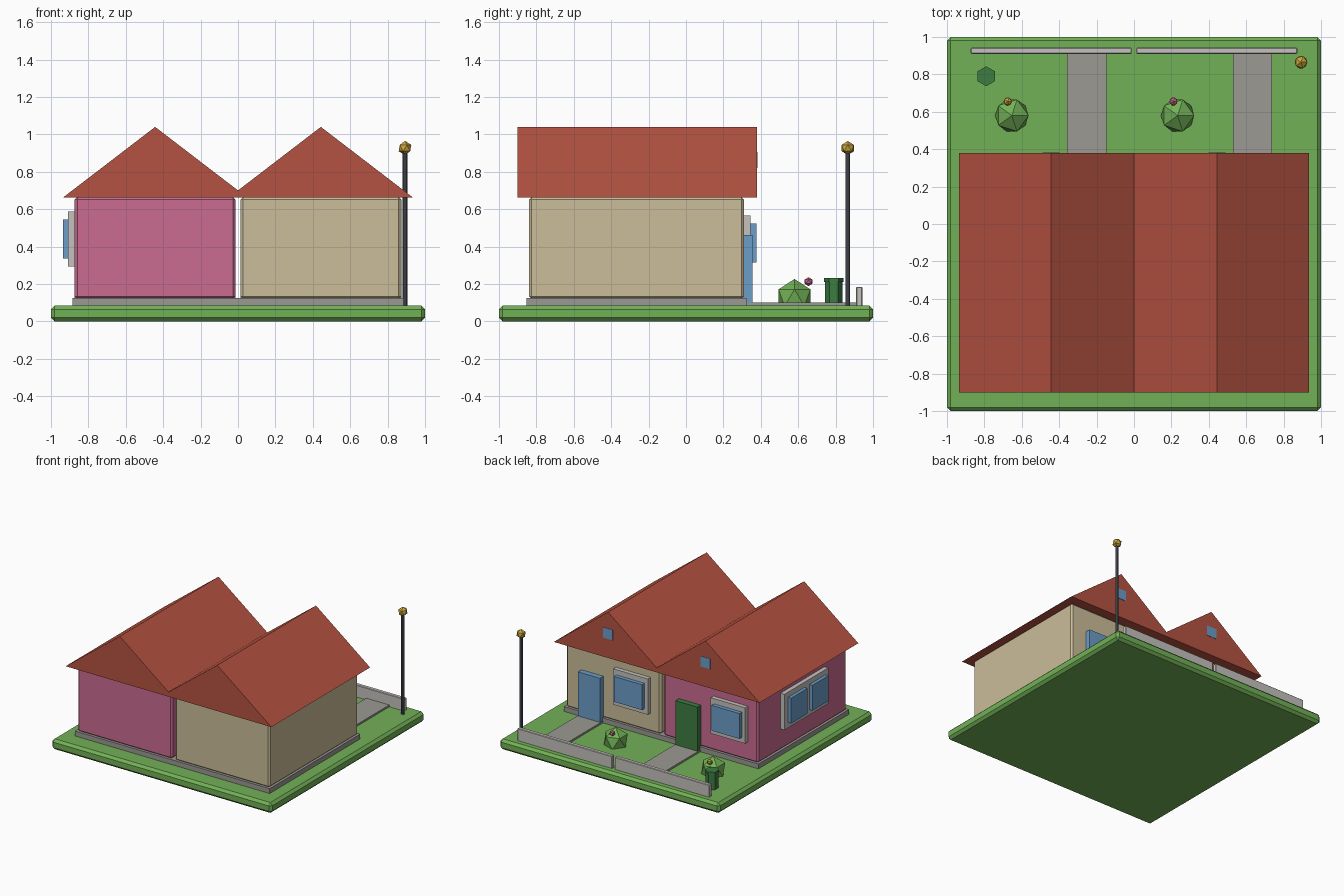
import bpy
import bmesh
from mathutils import Matrix

if "Cube" in bpy.data.objects:
    bpy.data.objects.remove(bpy.data.objects["Cube"])


def material(name, r, g, b):
    m = bpy.data.materials.new(name)
    m.diffuse_color = (r, g, b, 1)
    m.use_nodes = True
    m.node_tree.nodes["Principled BSDF"].inputs["Base Color"].default_value = m.diffuse_color
    return m


GRASS = material("grass green", 0.17, 0.44, 0.095)
BEIGE = material("beige wall", 0.60, 0.51, 0.32)
PINK = material("pink wall", 0.59, 0.15, 0.28)
ROOF = material("roof red", 0.46, 0.085, 0.052)
BLUE = material("window blue", 0.15, 0.34, 0.58)
PALE = material("pale grey", 0.56, 0.54, 0.51)
STONE = material("stone grey", 0.33, 0.32, 0.29)
GREEN = material("dark green", 0.045, 0.20, 0.055)
GOLD = material("lamp gold", 0.60, 0.38, 0.05)
STEEL = material("dark steel", 0.08, 0.09, 0.11)


def finish(name, bm, mat):
    bmesh.ops.recalc_face_normals(bm, faces=bm.faces)
    me = bpy.data.meshes.new(name)
    bm.to_mesh(me)
    bm.free()
    me.materials.append(mat)
    ob = bpy.data.objects.new(name, me)
    bpy.context.collection.objects.link(ob)
    return ob


def box(name, mat, xr, yr, zr, bevel=0.0):
    """Box from its x, y and z ranges, with an optional chamfer."""
    bm = bmesh.new()
    size = [r[1] - r[0] for r in (xr, yr, zr)]
    mid = [(r[1] + r[0]) / 2 for r in (xr, yr, zr)]
    bmesh.ops.create_cube(bm, size=1, matrix=Matrix.Translation(mid) @ Matrix.Diagonal((*size, 1)))
    if bevel:
        bmesh.ops.bevel(bm, geom=bm.edges[:], offset=bevel, segments=1, affect='EDGES')
    return finish(name, bm, mat)


def ball(name, mat, loc, r):
    bm = bmesh.new()
    bmesh.ops.create_icosphere(bm, subdivisions=1, radius=r, matrix=Matrix.Translation(loc))
    return finish(name, bm, mat)


def post(name, mat, x, y, z0, z1, r, sides):
    bm = bmesh.new()
    bmesh.ops.create_cone(bm, cap_ends=True, segments=sides, radius1=r, radius2=r, depth=z1 - z0,
                          matrix=Matrix.Translation((x, y, (z0 + z1) / 2)))
    return finish(name, bm, mat)


def gable_roof(name, cx):
    """Solid triangular prism running along y."""
    bm = bmesh.new()
    profile = [(cx - 0.492, 0.663), (cx + 0.492, 0.663), (cx, 1.04)]
    face = bm.faces.new([bm.verts.new((x, -0.902, z)) for x, z in profile])
    ext = bmesh.ops.extrude_face_region(bm, geom=[face])
    verts = [v for v in ext["geom"] if isinstance(v, bmesh.types.BMVert)]
    bmesh.ops.translate(bm, verts=verts, vec=(0, 1.282, 0))
    return finish(name, bm, ROOF)


G = 0.085  # lawn height

# Lawn and shared foundation
box("lawn", GRASS, (-1, 1), (-1, 1), (0, G), 0.02)
box("foundation", STONE, (-0.885, 0.885), (-0.853, 0.323), (G - 0.01, 0.125))

# The two houses: everything that repeats
houses = (("pink", -0.443, PINK, GREEN), ("beige", 0.443, BEIGE, BLUE))
for label, cx, wall, door in houses:
    box(label + "_walls", wall, (cx - 0.43, cx + 0.43), (-0.84, 0.31), (0.12, 0.665), 0.014)
    gable_roof(label + "_roof", cx)
    dx = cx + 0.19   # door and path centre
    wx = cx - 0.18   # window centre
    box(label + "_path", STONE, (dx - 0.105, dx + 0.105), (0.31, 0.912), (G - 0.01, 0.1))
    box(label + "_door", door, (dx - 0.1, dx + 0.1), (0.30, 0.355), (0.09, 0.462))
    box(label + "_window_frame", PALE, (wx - 0.157, wx + 0.157), (0.30, 0.345), (0.273, 0.567))
    box(label + "_window_pane", BLUE, (wx - 0.127, wx + 0.127), (0.34, 0.377), (0.316, 0.524))
    box(label + "_gable_window", BLUE, (cx - 0.045, cx + 0.045), (0.375, 0.383), (0.82, 0.905))
    box(label + "_garden_wall", PALE, (cx - 0.43, cx + 0.43), (0.91, 0.943), (G - 0.01, 0.185), 0.004)
    ball(label + "_bush", GRASS, (cx - 0.21, 0.58, 0.127), 0.1)
    ball(label + "_flower", GOLD if label == "pink" else PINK, (cx - 0.232, 0.655, 0.213), 0.024)

# Double window on the side of the pink house
box("side_window_frame", PALE, (-0.908, -0.86), (-0.55, 0.02), (0.294, 0.588))
for i, y in enumerate((-0.135, -0.41)):
    box(f"side_window_pane_{i + 1}", BLUE, (-0.935, -0.9), (y - 0.105, y + 0.105), (0.337, 0.545))

# Bin
post("bin_body", GREEN, -0.79, 0.79, G - 0.005, 0.21, 0.048, 6)
post("bin_lid", GREEN, -0.79, 0.79, 0.21, 0.232, 0.053, 6)

# Street lamp
post("lamp_post", STEEL, 0.893, 0.865, G - 0.005, 0.91, 0.013, 8)
ball("lamp_globe", GOLD, (0.893, 0.865, 0.927), 0.038)
